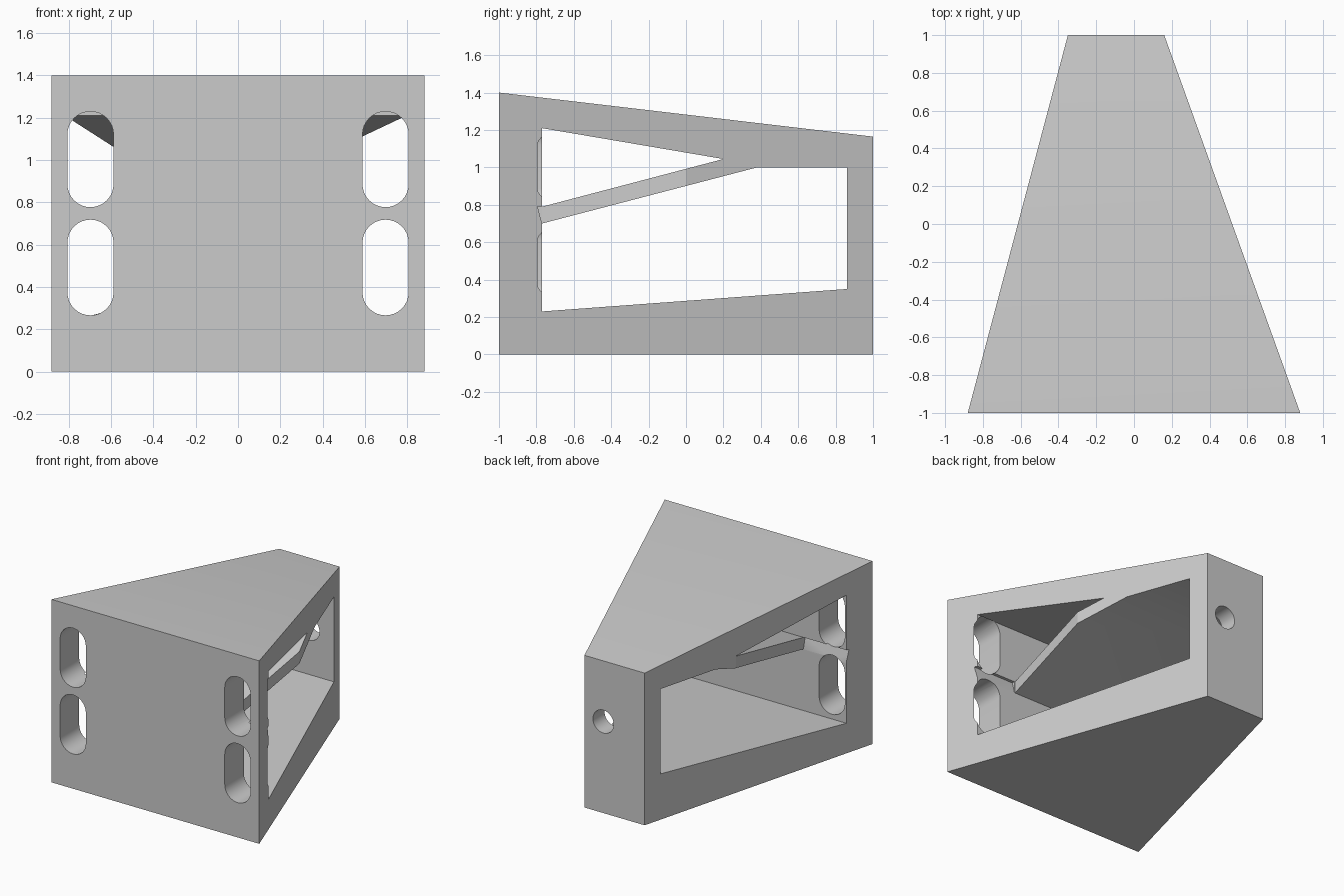
import bpy, bmesh
from math import sin, cos, pi, radians
from mathutils import Vector

if "Cube" in bpy.data.objects:
    bpy.data.objects.remove(bpy.data.objects["Cube"], do_unlink=True)

grey = bpy.data.materials.new("plain_grey")
grey.use_nodes = True
grey.diffuse_color = (0.6, 0.6, 0.6, 1)
grey.node_tree.nodes["Principled BSDF"].inputs["Base Color"].default_value = (0.6, 0.6, 0.6, 1)


def prism(name, outline, axis, lo, hi):
    """Extrude a 2D outline along an axis; the outline uses the other two axes in order."""
    def place(p, d):
        c = list(p)
        c.insert("xyz".index(axis), d)
        return Vector(c)
    bm = bmesh.new()
    base = bm.faces.new([bm.verts.new(place(p, lo)) for p in outline])
    top = bmesh.ops.extrude_face_region(bm, geom=[base])["geom"]
    shift = place((0, 0), hi - lo)
    bmesh.ops.translate(bm, vec=shift, verts=[v for v in top if isinstance(v, bmesh.types.BMVert)])
    bmesh.ops.recalc_face_normals(bm, faces=bm.faces)
    mesh = bpy.data.meshes.new(name)
    bm.to_mesh(mesh)
    bm.free()
    mesh.materials.append(grey)
    obj = bpy.data.objects.new(name, mesh)
    bpy.context.collection.objects.link(obj)
    return obj


def capsule(cx, cz, r, half=0.0, n=16):
    """Upright rounded slot outline; a circle when half is zero."""
    skip = 1 if half == 0 else 0
    pts = [(cx + r * cos(pi * i / n), cz + half + r * sin(pi * i / n)) for i in range(n + 1 - skip)]
    pts += [(cx - r * cos(pi * i / n), cz - half - r * sin(pi * i / n)) for i in range(n + 1 - skip)]
    return pts


# Tapered block with a sloping top
body = prism("wedge_frame", [(-0.88, -1), (0.88, -1), (0.16, 1), (-0.35, 1)], "z", 0, 1.4)

# Sloping top, side windows with the brace between them
cutters = [
    prism("top_slope_cutter", [(-1.2, 1.4236), (1.2, 1.1412), (1.2, 2), (-1.2, 2)], "x", -2, 2),
    prism("upper_window_cutter", [(-0.77, 0.79), (0.2, 1.045), (-0.77, 1.21)], "x", -2, 2),
    prism("lower_window_cutter", [(-0.77, 0.23), (0.86, 0.35), (0.86, 1.0), (0.38, 1.0), (-0.77, 0.70)],
          "x", -2, 2),
    # Narrowing of the brace on each side
    prism("brace_left_cutter", [(0.52, 0), (0.45, -0.77), (1, -0.77), (1, 0)], "z", 0.68, 1.03),
    prism("brace_right_cutter", [(-0.56, 0.2), (-0.455, -0.77), (-1, -0.77), (-1, 0.2)], "z", 0.68, 1.04),
    # Round hole in the back post
    prism("back_hole_cutter", capsule(0, 0.7, 0.088), "y", 0.8, 1.1),
]
for side in (-1, 1):
    # Shallow slanted notch where the brace meets the front wall
    notch = [(-0.793, 0.79), (-0.77, 0.70), (-0.75, 0.79)]
    cutters.append(prism("notch_cutter", notch, "x", *sorted((side * 0.455, side * 1.1))))
    # Two upright slots on each side of the front wall
    for z in (0.492, 1.003):
        cutters.append(prism("slot_cutter", capsule(side * 0.697, z, 0.109, 0.117), "y", -1.1, -0.769))

bpy.context.view_layer.objects.active = body
body.select_set(True)
for c in cutters:
    c.hide_render = True
    mod = body.modifiers.new(c.name, "BOOLEAN")
    mod.operation = "DIFFERENCE"
    mod.solver = "EXACT"
    mod.object = c
    bpy.ops.object.modifier_apply(modifier=mod.name)
    bpy.data.objects.remove(c, do_unlink=True)

bpy.ops.object.shade_smooth_by_angle(angle=radians(15))
